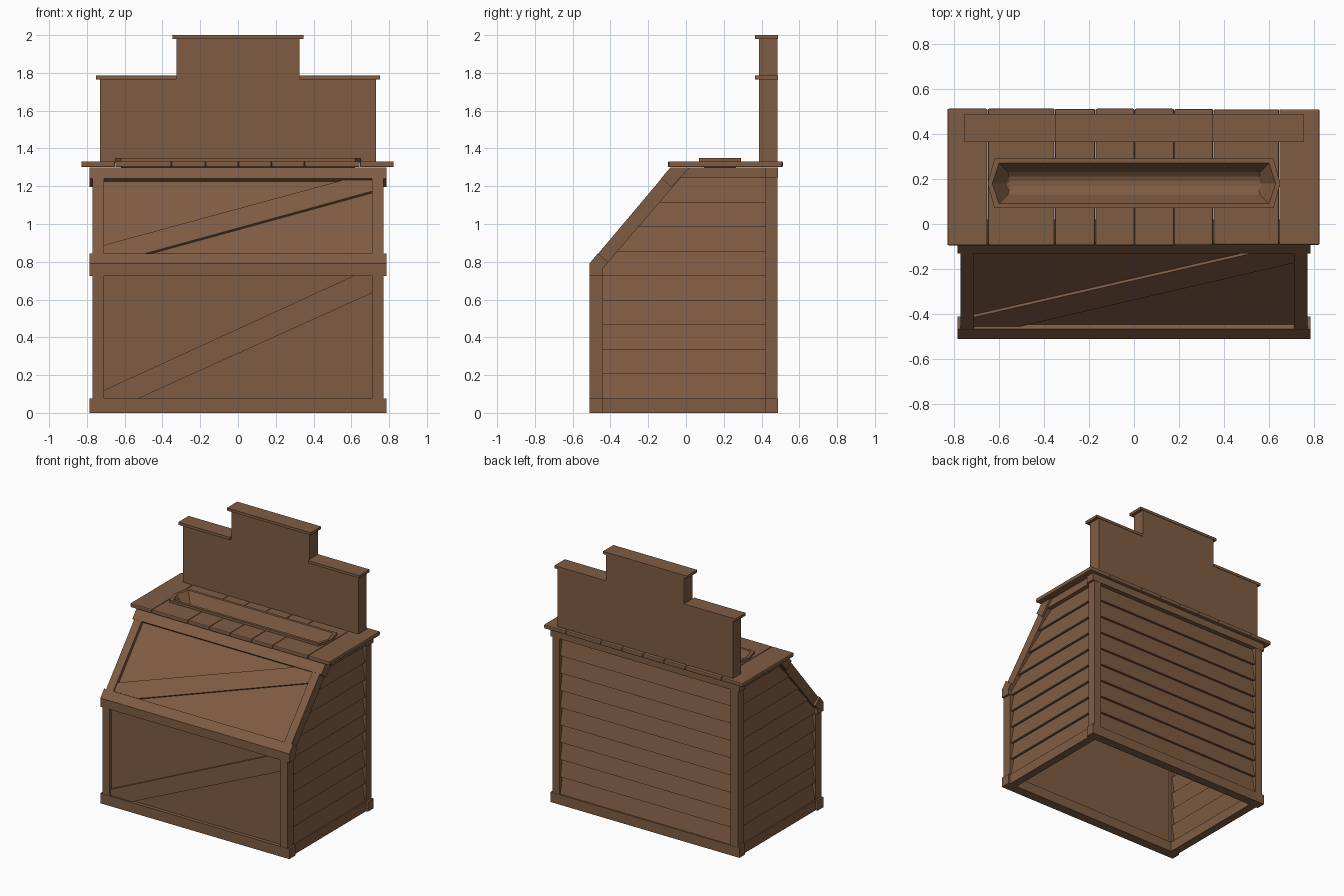
import bpy, bmesh, random
from mathutils import Vector

if "Cube" in bpy.data.objects:
    bpy.data.objects.remove(bpy.data.objects["Cube"])

random.seed(4)
wood = bpy.data.materials.new("brown wood")
wood.diffuse_color = (0.215, 0.108, 0.057, 1)
wood.use_nodes = True
wood.node_tree.nodes["Principled BSDF"].inputs["Base Color"].default_value = wood.diffuse_color


def make(name, verts, faces):
    me = bpy.data.meshes.new(name)
    bm = bmesh.new()
    vs = [bm.verts.new(v) for v in verts]
    for f in faces:
        bm.faces.new([vs[i] for i in f])
    bmesh.ops.recalc_face_normals(bm, faces=bm.faces)
    bm.to_mesh(me)
    bm.free()
    me.materials.append(wood)
    ob = bpy.data.objects.new(name, me)
    bpy.context.collection.objects.link(ob)
    return ob


def loft(name, rings):
    """Skin a stack of equal-length rings and cap both ends."""
    n, m = len(rings[0]), len(rings)
    faces = [list(range(n))[::-1], [(m - 1) * n + i for i in range(n)]]
    for r in range(m - 1):
        for i in range(n):
            j = (i + 1) % n
            faces.append([r * n + i, r * n + j, (r + 1) * n + j, (r + 1) * n + i])
    return make(name, [v for ring in rings for v in ring], faces)


def box(name, x0, x1, y0, y1, z0, z1):
    return loft(name, [[(x0, y0, z), (x1, y0, z), (x1, y1, z), (x0, y1, z)] for z in (z0, z1)])


def prism_x(name, yz, x0, x1):
    return loft(name, [[(x, y, z) for y, z in yz] for x in (x0, x1)])


# front surface: upright below, sloping above
def upright(x, z, d):
    return (x, -0.51 + d, z)


def slope(x, z, d):
    return (x, -0.51 + (z - 0.79) * 0.43 / 0.51 + 0.765 * d, z - 0.645 * d)


def board(name, surf, xz, d0, d1):
    return loft(name, [[surf(x, z, d) for x, z in xz] for d in (d0, d1)])


def yz(z, d):
    return slope(0, z, d)[1:]


T = 0.07  # frame thickness
lean = (0.02, 1.3)
knee = (-0.44, 0.765)

# front, back and side frames
for s, side in ((-1, "left"), (1, "right")):
    a, b = sorted((s * 0.71, s * 0.77))
    box("front_post_" + side, a, b, -0.51, -0.44, 0, 0.75)
    prism_x("slope_post_" + side, [(-0.51, 0.74), (-0.51, 0.79), (-0.08, 1.3), lean, knee, (-0.44, 0.74)], a, b)
    box("back_post_" + side, a, b, 0.42, 0.485, 0, 1.3)
    box("side_base_rail_" + side, a, b, -0.44, 0.42, 0, 0.075)
    box("side_top_rail_" + side, a, b, -0.03, 0.42, 1.245, 1.3)
W = 0.785
box("front_base_rail", -W, W, -0.512, -0.44, 0, 0.075)
prism_x("front_middle_rail", [(-0.512, 0.725), (-0.512, 0.79), yz(0.843, -0.002), yz(0.843, T), knee, (-0.44, 0.725)], -W, W)
prism_x("front_top_rail", [yz(1.24, -0.002), (-0.082, 1.3), lean, yz(1.24, T)], -W, W)
box("back_base_rail", -W, W, 0.42, 0.487, 0, 0.075)
box("back_top_rail", -W, W, 0.42, 0.487, 1.245, 1.3)

# recessed front panels with diagonal braces
board("lower_panel", upright, [(-0.73, 0.05), (0.73, 0.05), (0.73, 0.75), (-0.73, 0.75)], 0.025, 0.045)
board("upper_panel", slope, [(-0.73, 0.82), (0.73, 0.82), (0.73, 1.27), (-0.73, 1.27)], 0.025, 0.045)
board("lower_brace", upright, [(-0.71, 0.075), (-0.53, 0.075), (0.71, 0.635), (0.71, 0.725), (0.61, 0.725), (-0.71, 0.12)], 0.01, 0.03)
board("upper_brace", slope, [(-0.71, 0.845), (-0.51, 0.845), (0.71, 1.18), (0.71, 1.243), (0.57, 1.243), (-0.71, 0.895)], 0.01, 0.03)


# lapped siding on both sides and the back
def front_y(z):
    return -0.475 if z < 0.78 else yz(z, 0.035)[0]


for i in range(9):
    z0, z1 = 0.075 + 0.13 * i, 0.075 + 0.13 * (i + 1) + 0.01
    lap = ((0.762, z0), (0.735, z1), (0.717, z1), (0.744, z0))  # outward, height
    for s, side in ((-1, "left"), (1, "right")):
        loft(f"siding_{side}_{i}", [[(s * o, front_y(z), z) for o, z in lap], [(s * o, 0.44, z) for o, z in lap]])
    loft(f"siding_back_{i}", [[(x, o - 0.285, z) for o, z in lap] for x in (-0.725, 0.725)])


# trough with a long hexagonal outline, set in the counter
def hexa(tip, cx, hy, z):
    return [(x, 0.18 + y, z) for x, y in
            ((-tip, 0), (-cx, hy), (cx, hy), (tip, 0), (cx, -hy), (-cx, -hy))]


loft("trough", [hexa(0.58, 0.56, 0.03, 1.225), hexa(0.61, 0.59, 0.075, 1.29), hexa(0.64, 0.61, 0.1, 1.32),
                hexa(0.65, 0.62, 0.11, 1.33), hexa(0.65, 0.62, 0.11, 1.35), hexa(0.63, 0.60, 0.09, 1.35),
                hexa(0.575, 0.56, 0.05, 1.27), hexa(0.568, 0.555, 0.03, 1.253), hexa(0.56, 0.55, 0.012, 1.247)])
cutter = loft("trough_cutter", [hexa(0.64, 0.61, 0.1, 1.2), hexa(0.64, 0.61, 0.1, 1.4)])
cutter.hide_render = True
cutter.hide_viewport = True

# counter planks with softened edges
cuts = [-0.83, -0.65, -0.352, -0.172, 0.002, 0.178, 0.352, 0.645, 0.825]
for i, (a, b) in enumerate(zip(cuts, cuts[1:])):
    e = random.uniform(0, 0.004)
    p = box(f"counter_plank_{i}", a + 0.0005, b - 0.0005, -0.096 + e, 0.513 - e, 1.301, 1.332)
    bev = p.modifiers.new("soft", 'BEVEL')
    bev.width, bev.segments = 0.007, 2
    cut = p.modifiers.new("hole", 'BOOLEAN')
    cut.operation, cut.object, cut.solver = 'DIFFERENCE', cutter, 'EXACT'

# stepped back board with caps
prof = [(-0.73, 1.325), (0.73, 1.325), (0.73, 1.77), (0.325, 1.77), (0.325, 1.985),
        (-0.325, 1.985), (-0.325, 1.77), (-0.73, 1.77)]
loft("back_board", [[(x, y, z) for x, z in prof] for y in (0.387, 0.485)])
box("cap_top", -0.348, 0.348, 0.365, 0.488, 1.98, 2.0)
box("cap_left", -0.752, -0.325, 0.365, 0.488, 1.765, 1.785)
box("cap_right", 0.325, 0.752, 0.365, 0.488, 1.765, 1.785)
